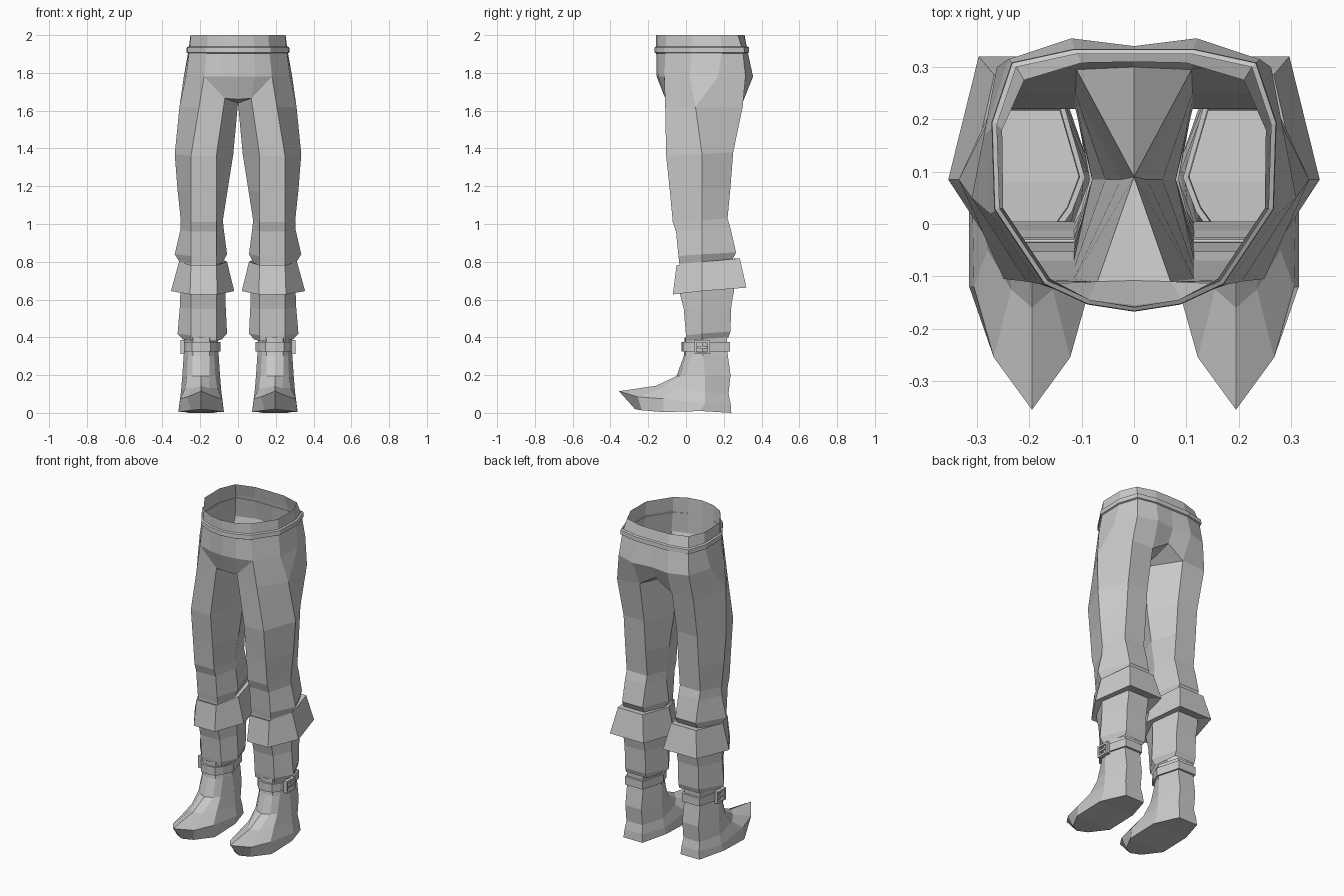
import bpy, bmesh

if "Cube" in bpy.data.objects:
    bpy.data.objects.remove(bpy.data.objects["Cube"])

grey = bpy.data.materials.new("cloth grey")
grey.diffuse_color = (0.6, 0.6, 0.6, 1)
grey.use_nodes = True
grey.node_tree.nodes["Principled BSDF"].inputs["Base Color"].default_value = grey.diffuse_color


def finish(name, bm):
    """Turn a right-hand half into a mirrored, flat shaded object."""
    bmesh.ops.remove_doubles(bm, verts=bm.verts, dist=0.0005)
    bmesh.ops.recalc_face_normals(bm, faces=bm.faces)
    mesh = bpy.data.meshes.new(name)
    bm.to_mesh(mesh)
    bm.free()
    mesh.materials.append(grey)
    obj = bpy.data.objects.new(name, mesh)
    bpy.context.collection.objects.link(obj)
    mirror = obj.modifiers.new("mirror", 'MIRROR')
    mirror.use_clip = True
    return obj


def loft(bm, rings, closed=True, loop=False):
    """Bridge equal rings of points; loop joins the last ring to the first."""
    rows = [[bm.verts.new(p) for p in r] for r in rings]
    pairs = list(zip(rows, rows[1:]))
    if loop:
        pairs.append((rows[-1], rows[0]))
    n = len(rows[0])
    for a, b in pairs:
        for i in range(n if closed else n - 1):
            j = (i + 1) % n
            bm.faces.new((a[i], a[j], b[j], b[i]))
    return rows


def hexring(z, xo, xi, yf, yb, wf=0.067, wb=0.07, tilt=0.01):
    """Six-sided leg section, slightly higher at the back."""
    xm = 0.182
    ym = 0.085
    return [(xm - wf, yf, z - tilt), (xm + wf, yf, z - tilt), (xo, ym, z),
            (xm + wb, yb, z + tilt), (xm - wb, yb, z + tilt), (xi, ym, z)]


def grow(points, k, z=None, centre=(0.195, 0.105)):
    return [(centre[0] + (p[0] - centre[0]) * k, centre[1] + (p[1] - centre[1]) * k,
             p[2] if z is None else z) for p in points]


# Trousers: waist and hips
waist = [(0, -.16), (.085, -.145), (.16, -.105), (.25, .03),
         (.252, .18), (.21, .275), (.1, .308), (0, .31)]
belt_line = [(0, -.158), (.085, -.145), (.165, -.108), (.257, .03),
             (.262, .19), (.225, .30), (.11, .325), (0, .325)]
hips = [(0, -.155), (.09, -.145), (.18, -.115), (.275, .02),
        (.287, .17), (.24, .315), (.12, .355), (0, .34)]
bm = bmesh.new()
rows = loft(bm, [[(x, y, z) for x, y in r] for r, z in
                 ((waist, 2.0), (belt_line, 1.92), (hips, 1.78))], closed=False)
f0, f1, f2, s1, s2, bo, bi, b0 = rows[-1]

# Trousers: legs
thigh = [(.07, -.11, 1.665), (.206, -.11, 1.62), (.31, .05, 1.62),
         (.262, .30, 1.62), (.11, .295, 1.63), (0, .09, 1.64)]
legs = [thigh] + [hexring(*r) for r in (
    (1.37, .335, .025, -.105, .25), (1.18, .32, .055, -.085, .235),
    (1.02, .303, .08, -.07, .22), (.97, .305, .075, -.053, .235),
    (.84, .335, .058, -.04, .265), (.80, .31, .08, -.035, .245),
    (.64, .305, .065, -.032, .255), (.56, .308, .065, -.012, .24),
    (.42, .32, .058, 0, .235), (.39, .293, .085, .005, .225))]
fi, fo, so, lbo, lbi, inner = loft(bm, legs)[0]

# Trousers: crotch panels joining hips to legs
fc = bm.verts.new((0, -.108, 1.66))
bc = bm.verts.new((0, .30, 1.70))
for face in ((f0, f1, fi, fc), (f1, f2, fi), (f2, fo, fi), (f2, s1, so, fo),
             (s1, s2, so), (s2, bo, lbo, so), (bo, bi, lbi, lbo),
             (bi, b0, bc, lbi), (bc, lbi, inner), (fc, fi, inner)):
    bm.faces.new(face)
finish("trousers", bm)

# Belt: thin band standing off the waist
bm = bmesh.new()


def band(k, z):
    return [(x * k, .08 + (y - .08) * k, z) for x, y in belt_line]


loft(bm, [band(1.0, 1.94), band(1.035, 1.935), band(1.04, 1.908), band(1.0, 1.903)],
     closed=False)
finish("belt", bm)

# Flared cuffs below the knees
bm = bmesh.new()
loft(bm, [hexring(.795, .29, .085, -.03, .24, tilt=.02),
          hexring(.80, .312, .058, -.05, .285, .067, .085, .018),
          hexring(.645, .355, .02, -.07, .32, .072, .115, .018),
          hexring(.66, .30, .07, -.025, .25, tilt=.018)])
finish("boot_cuff", bm)


def shoe(half):
    """Mirror an outer half section (toe first) about the shoe's long axis."""
    return half + [(.39 - x, y, z) for x, y, z in reversed(half[1:])]


# Boots: rings from ankle to sole, the front stretching into a pointed toe
ankle = shoe([(.195, -.012, .30), (.24, -.005, .30), (.265, .03, .30),
              (.288, .09, .30), (.25, .222, .30)])
boot = [grow(ankle, .97, .40), grow(ankle, .96, .34), ankle,
        shoe([(.195, -.05, .195), (.24, -.03, .195), (.27, 0, .195),
              (.295, .1, .195), (.25, .236, .2)]),
        shoe([(.195, -.16, .143), (.235, -.125, .132), (.28, -.05, .13),
              (.302, .1, .11), (.25, .225, .1)]),
        shoe([(.195, -.355, .115), (.268, -.255, .085), (.306, -.12, .075),
              (.31, .1, .05), (.255, .236, .05)]),
        shoe([(.195, -.27, .02), (.25, -.235, .014), (.315, -.12, .004),
              (.315, .08, .01), (.26, .24, 0)])]
bm = bmesh.new()
sole = loft(bm, boot)[-1]
for i in range(1, 4):
    bm.faces.new((sole[i], sole[i + 1], sole[8 - i], sole[9 - i]))
bm.faces.new((sole[0], sole[1], sole[8]))
finish("boot", bm)

# Ankle straps
bm = bmesh.new()
loft(bm, [grow(ankle, .98, .375), grow(ankle, 1.09, .375),
          grow(ankle, 1.09, .325), grow(ankle, .98, .325)], loop=True)
finish("ankle_strap", bm)

# Buckles on the outer side of the straps: frame of four bars
bm = bmesh.new()
for y, z, dy, dz in ((.085, .379, .08, .012), (.085, .317, .08, .012),
                     (.05, .348, .012, .07), (.12, .348, .012, .07),
                     (.085, .348, .05, .012)):
    cube = bmesh.ops.create_cube(bm, size=1)["verts"]
    bmesh.ops.scale(bm, verts=cube, vec=(.022, dy, dz))
    bmesh.ops.translate(bm, verts=cube, vec=(.293, y, z))
finish("buckle", bm)
